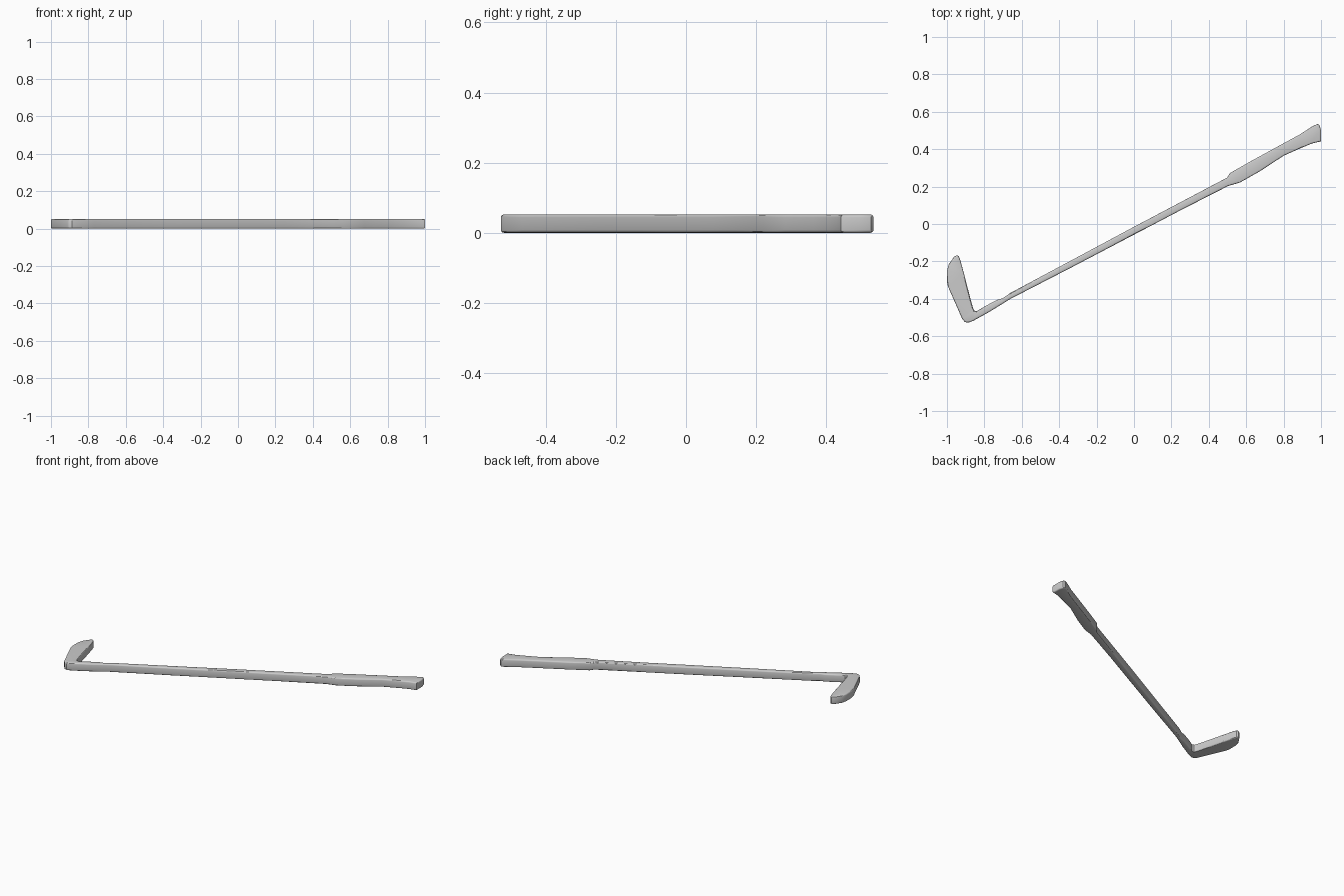
import bpy, bmesh

if "Cube" in bpy.data.objects:
    bpy.data.objects.remove(bpy.data.objects["Cube"])

HEIGHT = 0.052
BEVEL = 0.008

# Outline pieces seen from above, running clockwise around the stick
grip_end = [(0.513, 0.272), (0.62, 0.333), (0.887, 0.479), (0.955, 0.523), (0.982, 0.535),
            (0.992, 0.528), (1.0, 0.5), (1.0, 0.442), (0.95, 0.43), (0.89, 0.405),
            (0.80, 0.365), (0.675, 0.283), (0.567, 0.222), (0.503, 0.203)]
shaft_lower = [(0.25, 0.074), (0.0, -0.057), (-0.33, -0.23), (-0.66, -0.4)]
heel = [(-0.77, -0.468), (-0.86, -0.518), (-0.888, -0.528), (-0.905, -0.523), (-0.918, -0.508)]
blade = [(-0.957, -0.42), (-0.994, -0.335), (-1.0, -0.31), (-1.0, -0.25), (-0.99, -0.215),
         (-0.962, -0.175), (-0.948, -0.167), (-0.937, -0.172), (-0.928, -0.195),
         (-0.909, -0.265), (-0.877, -0.39), (-0.861, -0.448), (-0.854, -0.463), (-0.84, -0.466)]
shaft_upper = [(-0.797, -0.44), (-0.735, -0.407), (-0.70, -0.396), (-0.66, -0.368),
               (-0.33, -0.192), (0.0, -0.015), (0.25, 0.117), (0.498, 0.248)]
outline = grip_end + shaft_lower + heel + blade + shaft_upper

# Extrude the outline into the one-piece stick
bm = bmesh.new()
face = bm.faces.new([bm.verts.new((x, y, 0)) for x, y in outline])
ext = bmesh.ops.extrude_face_region(bm, geom=[face])
bmesh.ops.translate(bm, vec=(0, 0, HEIGHT),
                    verts=[g for g in ext["geom"] if isinstance(g, bmesh.types.BMVert)])
bmesh.ops.recalc_face_normals(bm, faces=bm.faces)

# Round the top and bottom rims
rims = [e for e in bm.edges if abs(e.verts[0].co.z - e.verts[1].co.z) < 1e-5]
bmesh.ops.bevel(bm, geom=rims, offset=BEVEL, segments=3, profile=0.5,
                affect='EDGES', clamp_overlap=True)
bmesh.ops.triangulate(bm, faces=[f for f in bm.faces if len(f.verts) > 4])

mesh = bpy.data.meshes.new("hockey_stick")
bm.to_mesh(mesh)
bm.free()
stick = bpy.data.objects.new("hockey_stick", mesh)
bpy.context.collection.objects.link(stick)

# Smooth shading with crisp edges
bpy.context.view_layer.objects.active = stick
stick.select_set(True)
bpy.ops.object.shade_smooth_by_angle()
